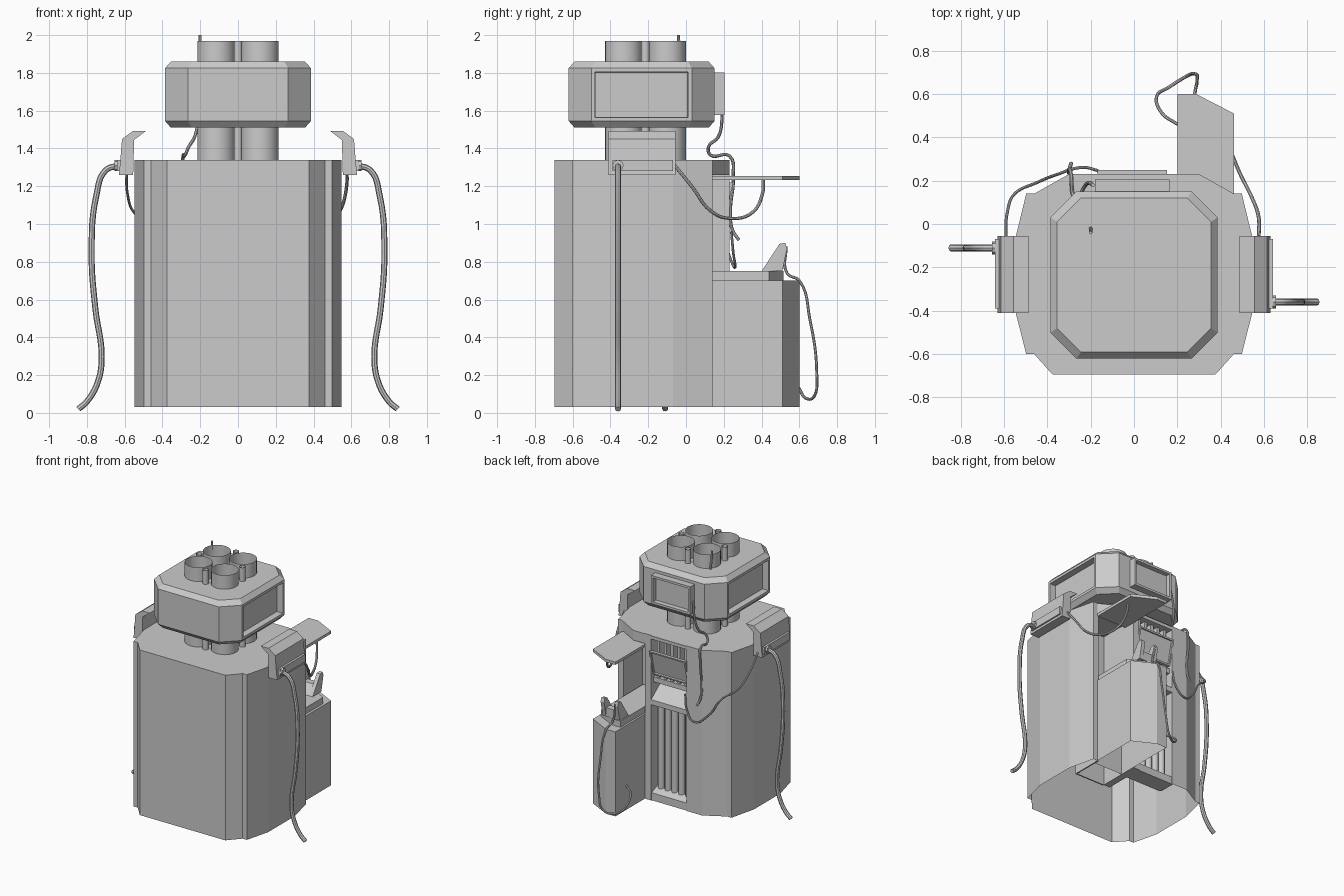
import bpy, bmesh, math
from mathutils import Vector

if "Cube" in bpy.data.objects:
    bpy.data.objects.remove(bpy.data.objects["Cube"])


def finish(bm, name, smooth=False, recalc=True):
    if recalc:
        bmesh.ops.recalc_face_normals(bm, faces=bm.faces)
    me = bpy.data.meshes.new(name)
    bm.to_mesh(me)
    bm.free()
    ob = bpy.data.objects.new(name, me)
    bpy.context.collection.objects.link(ob)
    if smooth:
        for o in bpy.context.selected_objects:
            o.select_set(False)
        ob.select_set(True)
        bpy.context.view_layer.objects.active = ob
        bpy.ops.object.shade_smooth_by_angle(angle=math.radians(40))
    return ob


def prism(name, pts, a, b, axis='z', bottom=True, top=True):
    """Extrude a 2D outline along an axis; either end may stay open."""
    place = {'z': lambda p, t: (p[0], p[1], t),
             'y': lambda p, t: (p[0], t, p[1]),
             'x': lambda p, t: (t, p[0], p[1])}[axis]
    bm = bmesh.new()
    lo = [bm.verts.new(place(p, a)) for p in pts]
    hi = [bm.verts.new(place(p, b)) for p in pts]
    n = len(pts)
    for i in range(n):
        j = (i + 1) % n
        bm.faces.new((lo[i], lo[j], hi[j], hi[i]))
    if bottom:
        bm.faces.new(lo[::-1])
    if top:
        bm.faces.new(hi)
    return finish(bm, name)


def box(name, x0, x1, y0, y1, z0, z1):
    return prism(name, [(x0, y0), (x1, y0), (x1, y1), (x0, y1)], z0, z1)


def tube(name, x, y, r, z0, z1, n=20):
    """Open-ended thin pipe."""
    bm = bmesh.new()
    bmesh.ops.create_cone(bm, cap_ends=False, segments=n, radius1=r, radius2=r, depth=z1 - z0)
    bmesh.ops.translate(bm, verts=bm.verts, vec=(x, y, (z0 + z1) / 2))
    return finish(bm, name, True, False)


def cable(name, pts, r):
    """Round hose through a few points."""
    cu = bpy.data.curves.new(name, 'CURVE')
    cu.dimensions = '3D'
    cu.bevel_depth, cu.bevel_resolution, cu.resolution_u = r, 2, 6
    cu.use_fill_caps = True
    sp = cu.splines.new('BEZIER')
    sp.bezier_points.add(len(pts) - 1)
    for bp, p in zip(sp.bezier_points, pts):
        bp.co = p
        bp.handle_left_type = bp.handle_right_type = 'AUTO'
    ob = bpy.data.objects.new(name, cu)
    bpy.context.collection.objects.link(ob)
    for o in bpy.context.selected_objects:
        o.select_set(False)
    ob.select_set(True)
    bpy.context.view_layer.objects.active = ob
    bpy.ops.object.convert(target='MESH')
    bpy.ops.object.shade_smooth_by_angle(angle=math.radians(40))


# Body shell: open underneath, with the rear opening left out of the wall
wall = [(.46, .14), (.497, .14), (.548, -.07), (.548, -.4), (.497, -.6), (.46, -.6), (.375, -.695)]
left = [(-x, y) for x, y in reversed(wall)]
path = wall + left + [(-.30, .23), (-.165, .23)]
outline = path + [(.30, .23)]
bm = bmesh.new()
lo = [bm.verts.new((x, y, .03)) for x, y in path]
hi = [bm.verts.new((x, y, 1.34)) for x, y in path]
for i in range(len(path) - 1):
    bm.faces.new((lo[i], lo[i + 1], hi[i + 1], hi[i]))
bm.faces.new(hi + [bm.verts.new((.30, .23, 1.34))])
finish(bm, "body_shell")

# Rear bay structure
box("bay_partition", .145, .2, -.1, .23, .03, 1.34)
box("recess_side", -.175, -.165, .1, .228, .03, 1.34)
box("recess_back", -.165, .145, .09, .1, .03, 1.335)
box("recess_header", -.165, .145, .1, .23, 1.31, 1.335)
prism("drawer_bay_header", [(.2, -.1), (.2, .23), (.30, .23), (.46, .14), (.46, -.1)], 1.26, 1.338)
box("drawer_bay_back", .2, .46, -.11, -.1, .03, 1.3)
box("drawer_bay_side", .45, .46, -.1, .14, .03, 1.3)
prism("sloped_deck", [(.10, .93), (.23, .83), (.23, .79), (.10, .79)], -.165, .145, 'x')
prism("recess_sill", [(.10, .14), (.225, .09), (.225, .03), (.10, .03)], -.165, .145, 'x')
for i in range(5):
    x = -.13 + i * .06
    tube("lower_pipe_%d" % i, x, .15, .026, .06, .8, 12)
    box("upper_slat_%d" % i, x - .012, x + .012, .1, .19, .99, 1.31)
box("slat_base", -.165, .145, .1, .2, .96, 1.0)

# Tilted screen with a sunken face
bm = bmesh.new()
bmesh.ops.create_cube(bm, size=1)
for v in bm.verts:
    x, y, z = v.co
    v.co = (x * .32 - .008, .215 + y * .025 + z * .045, 1.12 + z * .2)
bm.normal_update()
face = max(bm.faces, key=lambda f: f.normal.y)
bmesh.ops.inset_individual(bm, faces=[face], thickness=.018, depth=0)
bmesh.ops.inset_individual(bm, faces=[face], thickness=.002, depth=-.012)
finish(bm, "tilted_screen")

# Slid-out drawer and its lid
drawer = [(.2, .1), (.2, .6), (.285, .6), (.46, .51), (.46, .1)]
prism("drawer", drawer, .03, .70, bottom=False)
prism("drawer_lip", [(.215, -.09), (.215, .515), (.29, .515), (.44, .44), (.44, -.09)], .70, .75)
lid = [(.2, .14), (.2, .6), (.285, .6), (.46, .51), (.46, .14)]
prism("raised_lid", lid, 1.232, 1.254)
for i, x in enumerate((.225, .345)):
    prism("drawer_fin_%d" % i, [(.40, .75), (.495, .895), (.525, .90), (.535, .87), (.51, .75)],
          x, x + .03, 'x')
prism("fin_web", [(.40, .75), (.46, .82), (.51, .82), (.51, .75)], .25, .35, 'x')


# Head: chamfered octagon with sunken side windows
def octagon(h, cut):
    q = [(h - cut, -h), (h, -h + cut), (h, h - cut), (h - cut, h)]
    return q + [(-x, -y) for x, y in q]


bm = bmesh.new()
rings = [[bm.verts.new((x, y - .235, z)) for x, y in octagon(h, c)]
         for z, h, c in ((1.51, .355, .11), (1.545, .386, .12), (1.825, .386, .12), (1.86, .355, .11))]
for a, b in zip(rings, rings[1:]):
    for i in range(8):
        j = (i + 1) % 8
        bm.faces.new((a[i], a[j], b[j], b[i]))
bm.faces.new(rings[0][::-1])
bm.faces.new(rings[3])
bmesh.ops.recalc_face_normals(bm, faces=bm.faces)
sides = [f for f in bm.faces if abs(f.normal.x) > .99]
bmesh.ops.inset_individual(bm, faces=sides, thickness=.028, depth=0)
bmesh.ops.inset_individual(bm, faces=sides, thickness=.003, depth=-.05)
finish(bm, "head")

# Rear head panel
bm = bmesh.new()
bmesh.ops.create_cube(bm, size=1)
for v in bm.verts:
    v.co = (v.co.x * .345 - .008, .175 + v.co.y * .06, 1.69 + v.co.z * .225)
bm.normal_update()
face = max(bm.faces, key=lambda f: f.normal.y)
bmesh.ops.inset_individual(bm, faces=[face], thickness=.025, depth=0)
bmesh.ops.inset_individual(bm, faces=[face], thickness=.003, depth=-.035)
finish(bm, "head_rear_panel")

# Pipe stack through the head
for sx in (-1, 1):
    for sy in (-1, 1):
        tube("stack_pipe", sx * .115, -.215 + sy * .115, .1, 1.34, 1.97)
for dx, dy in ((.19, 0), (-.19, 0), (0, .19), (0, -.19)):
    tube("small_stack_pipe", dx, -.215 + dy, .023, 1.34, 1.97, 10)

# Shoulder brackets, hose collars and main hoses
bracket = [(.555, 1.26), (.63, 1.26), (.622, 1.35), (.614, 1.45), (.555, 1.493), (.487, 1.493), (.55, 1.445)]
hose = [(.63, 1.31), (.70, 1.285), (.75, 1.15), (.775, .85), (.755, .55), (.722, .3), (.74, .17),
        (.80, .06), (.845, .02)]
for side, s, hy in (("right", 1, -.36), ("left", -1, -.11)):
    prism(side + "_shoulder_bracket", [(s * x, z) for x, z in bracket], -.41, -.055, 'y')
    box(side + "_bracket_rib", *sorted((s * .60, s * .64)), -.39, -.07, 1.28, 1.34)
    prism(side + "_hose_collar", [(hy + .03 * math.cos(t * math.pi / 4), 1.31 + .03 * math.sin(t * math.pi / 4))
                                  for t in range(8)], s * .62, s * .655, 'x')
    cable(side + "_hose", [(s * x, hy, z) for x, z in hose], .016)

# Thin loose cables
cable("lid_cable", [(.575, -.06, 1.31), (.575, .03, 1.2), (.54, .13, 1.07), (.49, .23, 1.03),
                    (.44, .35, 1.06), (.41, .405, 1.16), (.40, .41, 1.235)], .009)
cable("left_rear_cable", [(-.59, -.06, 1.29), (-.585, .05, 1.16), (-.55, .14, 1.06), (-.45, .19, .98),
                          (-.35, .23, .83), (-.25, .26, .77), (-.18, .25, .85), (-.16, .24, .96)], .007)
cable("head_cable", [(-.19, .18, 1.68), (-.21, .19, 1.55), (-.23, .17, 1.46), (-.26, .12, 1.41),
                     (-.28, .13, 1.365), (-.29, .23, 1.36), (-.30, .25, 1.25), (-.30, .235, 1.07),
                     (-.30, .245, .97), (-.29, .28, .915)], .009)
cable("drawer_cable", [(.25, .53, .88), (.27, .535, .74), (.28, .60, .70), (.29, .655, .5), (.28, .692, .22),
                       (.24, .68, .09), (.16, .63, .08), (.105, .59, .14), (.13, .51, .2), (.2, .46, .22)], .008)
cable("antenna", [(-.2, -.02, 1.86), (-.2, -.035, 1.93), (-.2, -.04, 2.0)], .008)
